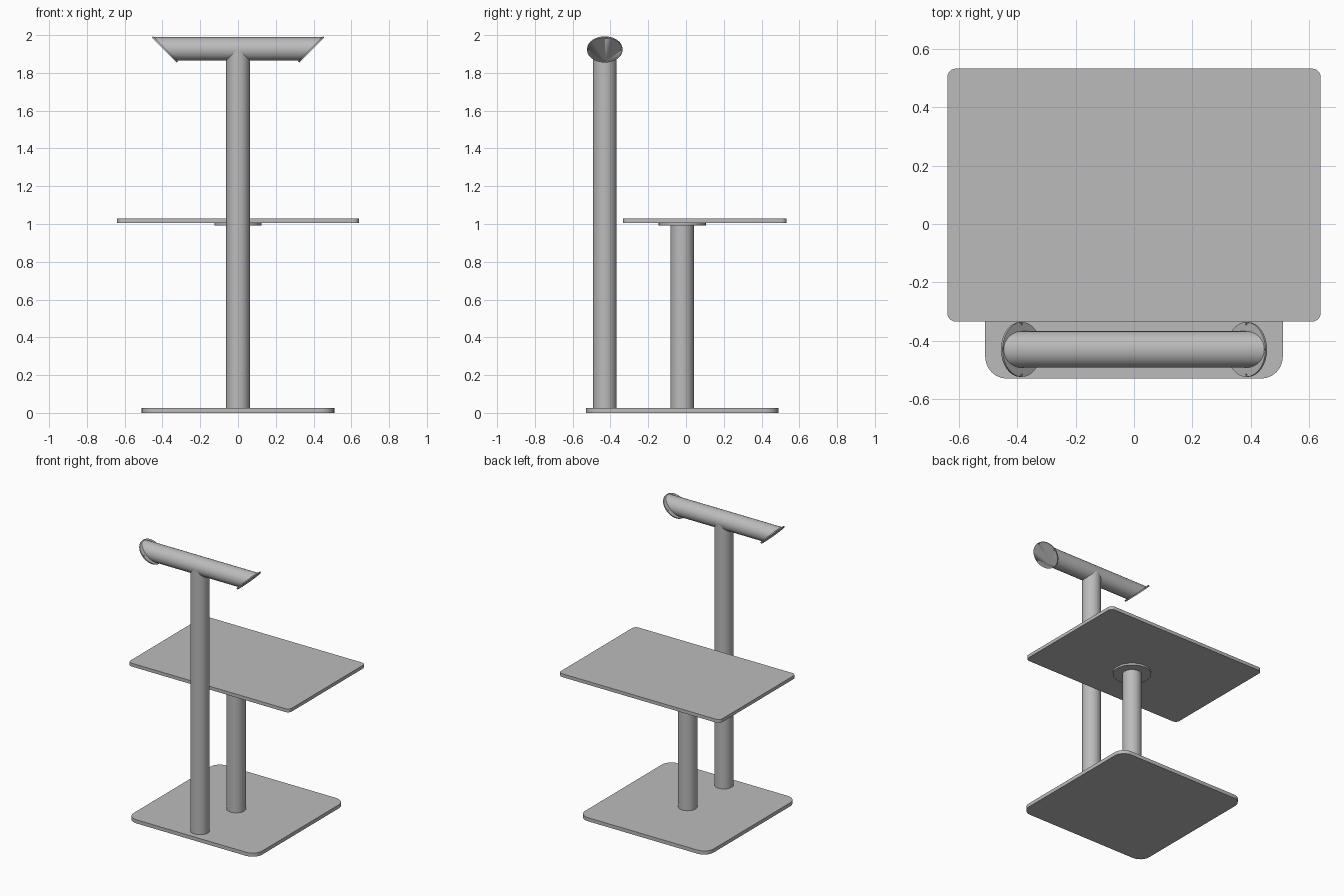
import bpy, bmesh
from math import radians, sqrt
from mathutils import Matrix, Vector

cube = bpy.data.objects.get("Cube")
if cube:
    bpy.data.objects.remove(cube)

grey = bpy.data.materials.new("plain grey")
grey.use_nodes = True
COLOUR = (0.5, 0.5, 0.5, 1)
grey.diffuse_color = COLOUR
grey.node_tree.nodes["Principled BSDF"].inputs["Base Color"].default_value = COLOUR

TUBE_R = 0.0625
CENTRE_Y = -0.02
REST_Y, REST_Z = -0.43, 1.927


def finish(name, bm):
    mesh = bpy.data.meshes.new(name)
    bmesh.ops.recalc_face_normals(bm, faces=bm.faces)
    bm.to_mesh(mesh)
    bm.free()
    mesh.materials.append(grey)
    obj = bpy.data.objects.new(name, mesh)
    bpy.context.collection.objects.link(obj)
    bpy.ops.object.select_all(action="DESELECT")
    obj.select_set(True)
    bpy.context.view_layer.objects.active = obj
    bpy.ops.object.shade_smooth_by_angle(angle=radians(30))
    return obj


def add_cylinder(bm, radius, depth, matrix, sides=32):
    bmesh.ops.create_cone(bm, cap_ends=True, segments=sides, radius1=radius,
                          radius2=radius, depth=depth, matrix=matrix)


def upright(name, radius, y, bottom, top):
    bm = bmesh.new()
    add_cylinder(bm, radius, top - bottom,
                 Matrix.Translation((0, y, (bottom + top) / 2)))
    return finish(name, bm)


def rounded_plate(name, width, depth, y, bottom, top, corner):
    bm = bmesh.new()
    bmesh.ops.create_cube(bm, size=1)
    bmesh.ops.scale(bm, vec=(width, depth, top - bottom), verts=bm.verts)
    bmesh.ops.translate(bm, vec=(0, y, (bottom + top) / 2), verts=bm.verts)
    corners = [e for e in bm.edges
               if abs(e.verts[0].co.z - e.verts[1].co.z) > 0.001]
    bmesh.ops.bevel(bm, geom=corners, offset=corner, segments=6,
                    profile=0.5, affect="EDGES")
    return finish(name, bm)


# Plates and posts
rounded_plate("base_plate", 1.02, 1.02, CENTRE_Y, 0, 0.026, 0.075)
rounded_plate("table_top", 1.28, 0.867, 0.099, 1.004, 1.028, 0.03)
upright("table_mounting_disc", 0.125, CENTRE_Y, 0.991, 1.004)
upright("table_post", TUBE_R, CENTRE_Y, 0.026, 0.991)
upright("tall_post", TUBE_R, REST_Y, 0.026, REST_Z)

# Cross tube with ends mitred at 45 degrees
END_X = 0.384
bm = bmesh.new()
add_cylinder(bm, TUBE_R, 2 * END_X, Matrix.Rotation(radians(90), 4, "Y"))
for v in bm.verts:
    v.co.x += v.co.z if v.co.x > 0 else -v.co.z
bmesh.ops.translate(bm, vec=(0, REST_Y, REST_Z), verts=bm.verts)
finish("cross_tube", bm)

# Tilted end discs, each with four small screw holes
DISC_T = 0.008
for side, label in ((1, "left"), (-1, "right")):
    outward = Vector((side, 0, -1)) / sqrt(2)
    place = (Matrix.Translation(Vector((side * END_X, REST_Y, REST_Z)) + outward * DISC_T / 2)
             @ Matrix.Rotation(side * radians(135), 4, "Y"))
    bm = bmesh.new()
    add_cylinder(bm, 0.094, DISC_T, place)
    disc = finish(label + "_end_disc", bm)

    bm = bmesh.new()
    for x, y in ((1, 0), (-1, 0), (0, 1), (0, -1)):
        add_cylinder(bm, 0.004, 0.03,
                     place @ Matrix.Translation((x * 0.087, y * 0.087, 0)), 10)
    cutter = finish(label + "_hole_cutter", bm)
    cutter.hide_render = True
    cutter.hide_viewport = True
    holes = disc.modifiers.new("screw holes", "BOOLEAN")
    holes.operation = "DIFFERENCE"
    holes.solver = "EXACT"
    holes.object = cutter
